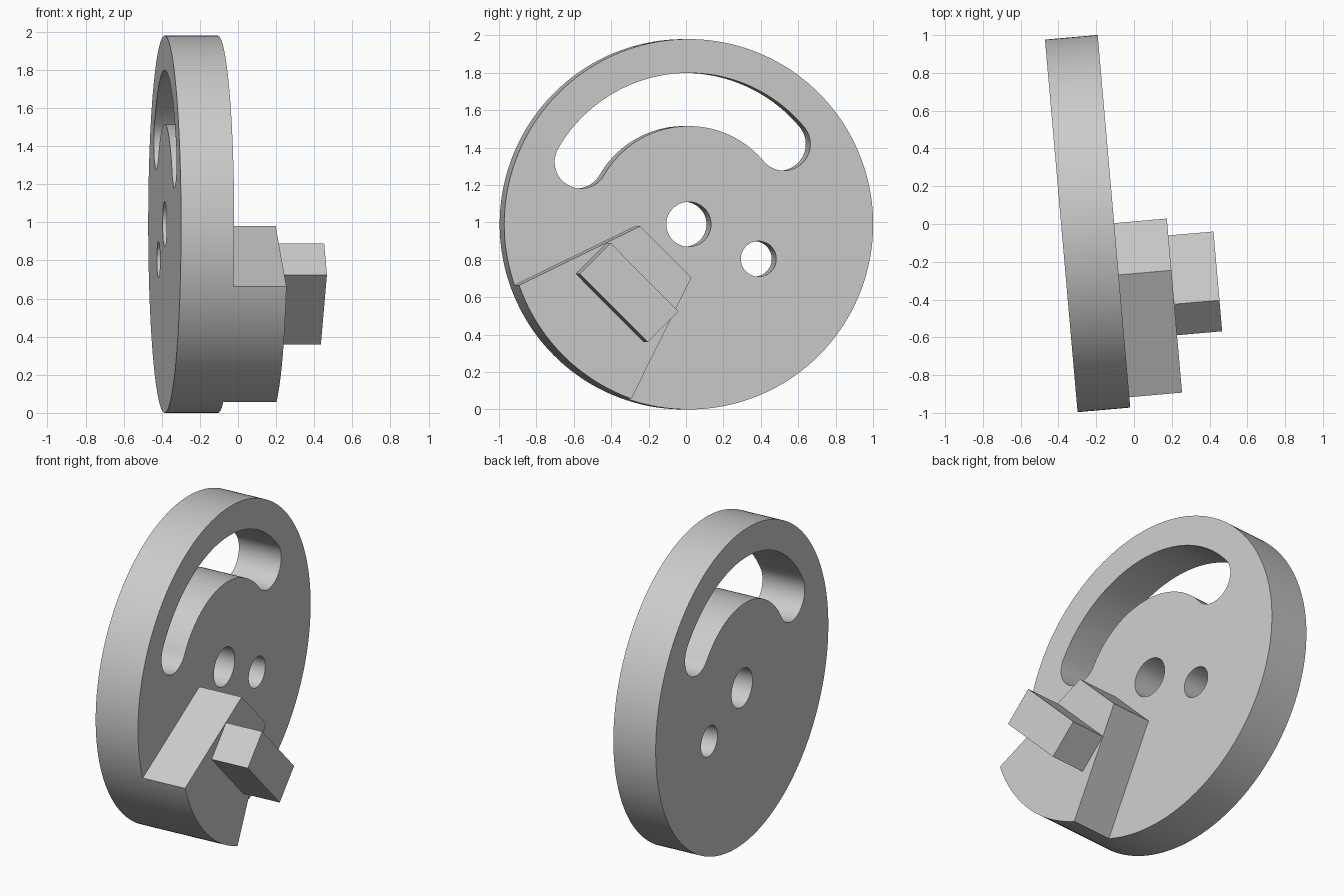
import bpy
import bmesh
from math import sin, cos, radians
from mathutils import Matrix

cube = bpy.data.objects.get("Cube")
if cube:
    bpy.data.objects.remove(cube, do_unlink=True)

grey = bpy.data.materials.new("plain_grey")
grey.use_nodes = True
colour = (0.6, 0.6, 0.6, 1)
grey.diffuse_color = colour
grey.node_tree.nodes["Principled BSDF"].inputs["Base Color"].default_value = colour

RADIUS = 0.99
THICK = 0.28
# Local x is the disc axis, turned slightly about the vertical
FRAME = Matrix.Translation((-0.385, -0.01, RADIUS)) @ Matrix.Rotation(radians(5), 4, "Z")


def arc(radius, start, end, steps, centre=(0, 0)):
    """Points along an arc, angles in degrees, both ends included."""
    angles = [radians(start + (end - start) * i / steps) for i in range(steps + 1)]
    return [(centre[0] + radius * cos(a), centre[1] + radius * sin(a)) for a in angles]


def circle(radius, steps, centre=(0, 0)):
    return arc(radius, 0, 360, steps, centre)[:-1]


def prism(name, profile, near, far):
    """Extrude a closed profile along the disc axis."""
    bm = bmesh.new()
    face = bm.faces.new([bm.verts.new((near, u, v)) for u, v in profile])
    out = bmesh.ops.extrude_face_region(bm, geom=[face])
    moved = [g for g in out["geom"] if isinstance(g, bmesh.types.BMVert)]
    bmesh.ops.translate(bm, verts=moved, vec=(far - near, 0, 0))
    bmesh.ops.recalc_face_normals(bm, faces=bm.faces)
    mesh = bpy.data.meshes.new(name)
    bm.to_mesh(mesh)
    bm.free()
    mesh.materials.append(grey)
    obj = bpy.data.objects.new(name, mesh)
    obj.matrix_world = FRAME
    bpy.context.collection.objects.link(obj)
    return obj


def activate(obj):
    bpy.ops.object.select_all(action="DESELECT")
    obj.select_set(True)
    bpy.context.view_layer.objects.active = obj


# Main disc
disc = prism("disc", circle(RADIUS, 240), 0, THICK)

# Curved slot with rounded ends
mid, half, first, last = 0.667, 0.142, 40, 150


def on_mid(angle):
    return (mid * cos(radians(angle)), mid * sin(radians(angle)))


slot = arc(mid + half, first, last, 64)
slot += arc(half, last, last + 180, 24, on_mid(last))[1:-1]
slot += arc(mid - half, last, first, 64)
slot += arc(half, first + 180, first + 360, 24, on_mid(first))[1:-1]

# Cut the slot, the axle hole and the small hole through the disc
openings = {
    "slot_cutter": slot,
    "axle_hole_cutter": circle(0.12, 64),
    "small_hole_cutter": circle(0.095, 64, (0.375, -0.185)),
}
for name, profile in openings.items():
    cutter = prism(name, profile, -0.1, THICK + 0.1)
    cutter.hide_render = True
    cut = disc.modifiers.new(name, "BOOLEAN")
    cut.operation = "DIFFERENCE"
    cut.solver = "EXACT"
    cut.object = cutter
    activate(disc)
    bpy.ops.object.modifier_apply(modifier=cut.name)
    bpy.data.objects.remove(cutter, do_unlink=True)

# Raised sector, flush with the rim
sector_profile = [(-0.01, -0.285), (-0.285, -0.01)] + arc(RADIUS, 199.2, 250.4, 48)
sector = prism("raised_sector", sector_profile, THICK, 2 * THICK)

# Rectangular peg set diagonally on the sector
peg_profile = [(-0.465, -0.1), (-0.1, -0.465), (-0.265, -0.63), (-0.63, -0.265)]
peg = prism("peg", peg_profile, 2 * THICK, 0.8)

for part in (disc, sector):
    activate(part)
    bpy.ops.object.shade_smooth_by_angle(angle=radians(30))
